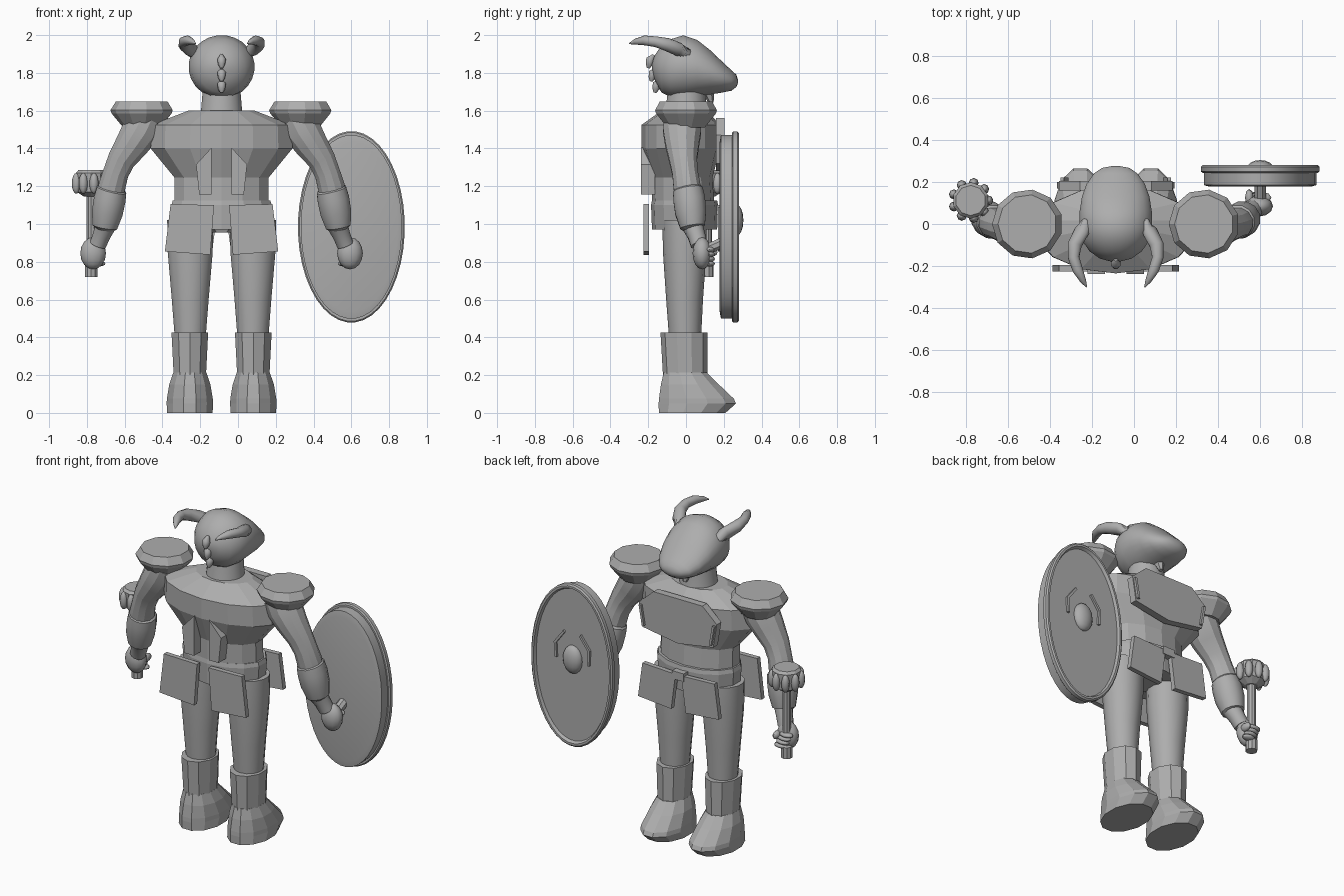
import bpy, bmesh, math
from mathutils import Vector

CX = -0.087  # symmetry plane of the figure
grey = bpy.data.materials.new("stone_grey")
grey.diffuse_color = (0.42, 0.42, 0.42, 1)


def finish(name, bm, smooth=0):
    bmesh.ops.recalc_face_normals(bm, faces=bm.faces)
    me = bpy.data.meshes.new(name)
    bm.to_mesh(me)
    bm.free()
    me.materials.append(grey)
    ob = bpy.data.objects.new(name, me)
    bpy.context.collection.objects.link(ob)
    if smooth:
        bpy.ops.object.select_all(action='DESELECT')
        ob.select_set(True)
        bpy.context.view_layer.objects.active = ob
        bpy.ops.object.shade_smooth_by_angle(angle=math.radians(smooth))
    return ob


def loft(name, rings, n=12, smooth=0):
    """rings: (centre, u axis, v axis) ellipses skinned and capped"""
    bm = bmesh.new()
    loops = []
    for c, u, v in rings:
        loops.append([bm.verts.new(Vector(c) + Vector(u) * math.cos(a) + Vector(v) * math.sin(a))
                      for a in [2 * math.pi * (i + .5) / n for i in range(n)]])
    for a, b in zip(loops, loops[1:]):
        for i in range(n):
            j = (i + 1) % n
            bm.faces.new((a[i], a[j], b[j], b[i]))
    bm.faces.new(loops[0])
    bm.faces.new(loops[-1])
    return finish(name, bm, smooth)


def stack(name, cx, rows, n=12, smooth=0):
    """rows: (z, half width, y back, y front)"""
    return loft(name, [((cx, (b + f) / 2, z), (rx, 0, 0), (0, (f - b) / 2, 0))
                       for z, rx, b, f in rows], n, smooth)


def tube(name, pts, n=12, smooth=0):
    """pts: (x, y, z, radius) along a path"""
    P = [Vector(p[:3]) for p in pts]
    rings = []
    for i, p in enumerate(P):
        t = (P[min(i + 1, len(P) - 1)] - P[max(i - 1, 0)]).normalized()
        ref = Vector((0, 1, 0)) if abs(t.y) < .75 else Vector((0, 0, 1))
        u = t.cross(ref).normalized()
        rings.append((p, u * pts[i][3], t.cross(u) * pts[i][3]))
    return loft(name, rings, n, smooth)


def plate(name, outline, y0, y1, cx=CX, s=1):
    """flat polygon in x/z, thick from y0 to y1"""
    bm = bmesh.new()
    f = bm.faces.new([bm.verts.new((cx + s * x, y0, z)) for x, z in outline])
    ext = bmesh.ops.extrude_face_region(bm, geom=[f])
    bmesh.ops.translate(bm, vec=(0, y1 - y0, 0),
                        verts=[v for v in ext['geom'] if isinstance(v, bmesh.types.BMVert)])
    return finish(name, bm)


def ball(name, c, r, seg=12):
    bm = bmesh.new()
    bmesh.ops.create_uvsphere(bm, u_segments=seg, v_segments=8, radius=1)
    bmesh.ops.scale(bm, vec=r, verts=bm.verts)
    bmesh.ops.translate(bm, vec=c, verts=bm.verts)
    return finish(name, bm, 60)


# Head with long snout, lofted from back to front (y, z low, z high, half width)
head = [(-.18, 1.82, 1.85, .015), (-.165, 1.76, 1.895, .075), (-.13, 1.695, 1.945, .125),
        (-.08, 1.67, 1.98, .16), (-.015, 1.665, 2.0, .175), (.06, 1.675, 1.975, .173),
        (.13, 1.685, 1.92, .162), (.19, 1.695, 1.862, .14), (.24, 1.705, 1.815, .105),
        (.267, 1.725, 1.79, .065), (.275, 1.745, 1.765, .02)]
loft("head", [((CX, y, (a + b) / 2), (w, 0, 0), (0, 0, (b - a) / 2)) for y, a, b, w in head], 24, 60)
tube("neck", [(CX, 0, 1.55, .12), (CX, 0, 1.6, .11), (CX, .005, 1.72, .1)], 20, 40)
tube("chin_tuft", [(CX, .12, 1.69, .03), (CX, .135, 1.64, .012)], 6)

# Braid at the back of the head
for i, (y, z) in enumerate([(-.19, 1.86), (-.175, 1.79), (-.155, 1.73)]):
    tube(f"braid_{i}", [(CX, y + .02, z + .035, .008), (CX, y, z + .01, .024),
                        (CX, y - .005, z - .015, .02), (CX, y - .01, z - .035, .008)], 8, 50)

# Torso and belt
stack("torso", CX, [(.97, .2, -.16, .14), (1.1, .255, -.18, .15), (1.245, .255, -.18, .14),
                    (1.40, .385, -.235, .18), (1.525, .38, -.235, .18), (1.6, .18, -.13, .11)], 14)
stack("belt", CX, [(.97, .262, -.18, .165), (1.1, .272, -.185, .17), (1.125, .265, -.18, .165)], 14)
stack("crotch", CX, [(.955, .07, -.12, .1), (1.0, .15, -.14, .12)], 8)
plate("buckle", [(-.04, 1.05), (.04, 1.05), (.04, 1.1), (-.04, 1.1)], .15, .205)

# Chest plate
plate("chest_plate", [(-.27, 1.47), (-.17, 1.56), (.17, 1.56), (.27, 1.47),
                      (.245, 1.32), (0, 1.28), (-.245, 1.32)], .16, .205)

for s, side in ((-1, "left"), (1, "right")):
    X = lambda d: CX + s * d
    # Horns
    tube("horn_" + side, [(X(.13), 0, 1.9, .035), (X(.165), -.04, 1.925, .037),
                          (X(.195), -.1, 1.95, .035), (X(.2), -.16, 1.965, .028),
                          (X(.18), -.22, 1.972, .026), (X(.155), -.27, 1.965, .015),
                          (X(.138), -.3, 1.955, .003)], 10, 60)
    # Chest plate edge strips
    plate("chest_strip_" + side, [(.225, 1.335), (.24, 1.335), (.262, 1.46), (.247, 1.46)], .2, .22, s=s)
    # Back plates
    plate("back_plate_" + side, [(.052, 1.405), (.135, 1.315), (.118, 1.155), (.052, 1.155)], -.237, -.165, s=s)
    # Hip plates, back and front
    skirt = [(.04, 1.1), (.27, 1.105), (.3, .855), (.06, .837)]
    plate("rear_hip_plate_" + side, skirt, -.225, -.195, s=s)
    plate("front_hip_plate_" + side, [(.02, 1.08), (.25, 1.09), (.28, .875), (.05, .855)], .17, .2, s=s)
    # Shoulder pads
    stack("shoulder_pad_" + side, X(.42), [(1.51, .1, -.1, .1), (1.585, .162, -.16, .16),
                                           (1.603, .168, -.165, .165), (1.648, .14, -.14, .14)], 11)
    # Arms
    tube("upper_arm_" + side, [(X(.395), -.02, 1.56, .1), (X(.43), -.02, 1.49, .104),
                               (X(.475), -.02, 1.42, .092), (X(.53), -.015, 1.34, .076),
                               (X(.56), -.005, 1.27, .07), (X(.58), .005, 1.2, .074),
                               (X(.59), .01, 1.15, .07)], 12, 25)
    tube("gauntlet_" + side, [(X(.575), .005, 1.2, .06), (X(.582), .01, 1.18, .082),
                              (X(.592), .017, 1.13, .087), (X(.605), .025, 1.06, .085),
                              (X(.618), .035, .985, .068), (X(.62), .038, .975, .05)], 12, 30)
    tube("wrist_" + side, [(X(.615), .035, .99, .056), (X(.635), .055, .94, .048),
                           (X(.655), .07, .89, .046)], 12, 40)
    ball("palm_" + side, (X(.68), .085, .845), (.068, .05, .085))
    for i in range(4):
        ball(f"finger_{side}_{i}", (X(.66 + .012 * i), .125, .79 + .025 * i), (.045, .028, .016), 8)
    ball("thumb_" + side, (X(.635), .125, .85), (.02, .042, .025), 8)
    # Legs
    stack("leg_" + side, X(.166), [(.4, .084, -.09, .08), (.6, .1, -.105, .09),
                                   (.85, .122, -.122, .108), (1.02, .125, -.125, .11)], 14, 30)
    # Boots
    stack("boot_shaft_" + side, X(.168), [(.2, .09, -.122, .113), (.425, .102, -.135, .115)], 10)
    stack("shoe_" + side, X(.168), [(0, .125, -.15, .215), (.05, .127, -.152, .272), (.075, .126, -.15, .26),
                                    (.15, .113, -.138, .18), (.215, .09, -.122, .113)], 12)

# Shield: inner slab, rimmed face, boss and angled marks
SX, SZ = .6, .985


def oval(name, rows, n=40):
    return loft(name, [((SX, y, SZ), (a, 0, 0), (0, 0, b)) for y, a, b in rows], n, 30)


oval("shield_slab", [(.178, .245, .45), (.185, .268, .487), (.25, .268, .487)])
oval("shield_rim", [(.262, .255, .475), (.28, .262, .485), (.28, .275, .498),
                    (.272, .283, .507), (.25, .283, .507), (.243, .275, .5)])
ball("shield_boss", (SX, .262, 1.02), (.065, .042, .088), 16)
for s, side in ((-1, "left"), (1, "right")):
    plate("shield_mark_" + side, [(.105, 1.01), (.12, 1.01), (.125, 1.105), (.06, 1.19),
                                  (.05, 1.18), (.11, 1.1)], .255, .275, cx=SX, s=s)
tube("shield_grip", [(SX, .1, .86, .03), (SX, .19, .9, .03)], 8)

# Mace: shaft, head, and ring of knobs
MX, MY = -.777, .112
tube("mace_shaft", [(MX, MY, .72, .034), (MX, MY, .79, .034), (MX, MY, .8, .026), (MX, MY, 1.2, .026)], 10)
tube("mace_head", [(MX, MY, 1.145, .04), (MX, MY, 1.17, .08), (MX, MY, 1.27, .086), (MX, MY, 1.285, .072)], 10)
for i in range(9):
    a = 2 * math.pi * i / 9
    ball(f"mace_knob_{i}", (MX + .084 * math.cos(a), MY + .084 * math.sin(a), 1.215), (.024, .024, .055), 8)
